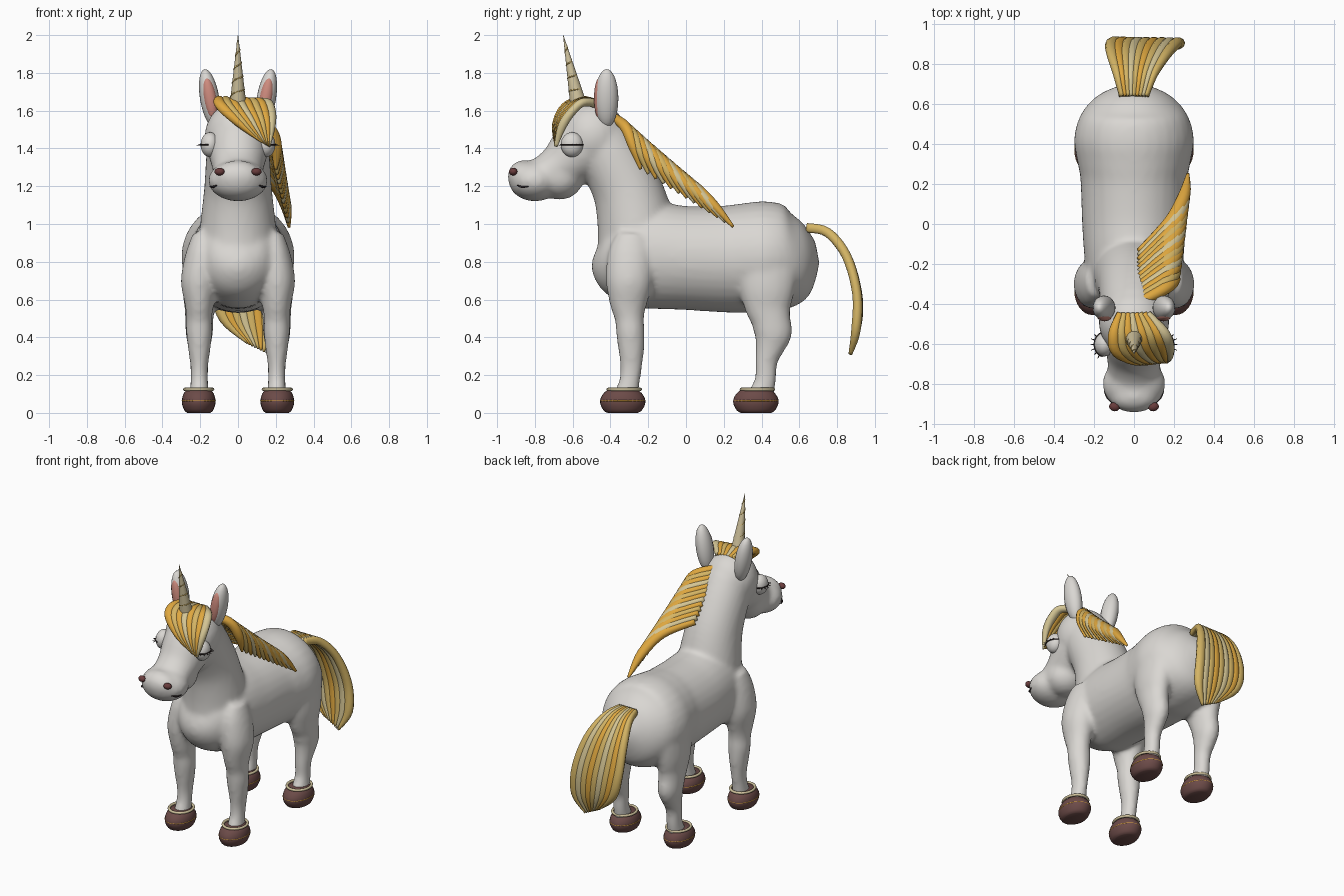
import bpy, bmesh, math
from mathutils import Vector, Matrix

if "Cube" in bpy.data.objects:
    bpy.data.objects.remove(bpy.data.objects["Cube"])


def material(name, r, g, b):
    m = bpy.data.materials.new(name)
    m.diffuse_color = (r, g, b, 1)
    m.use_nodes = True
    m.node_tree.nodes["Principled BSDF"].inputs["Base Color"].default_value = m.diffuse_color
    return m


WHITE = material("coat white", .70, .68, .65)
GOLD = material("golden hair", .74, .39, .05)
STRAW = material("straw hair", .66, .46, .13)
CREAM = material("cream hair", .66, .56, .30)
HORN = material("horn ivory", .64, .55, .34)
PINK = material("inner ear pink", .62, .26, .21)
BROWN = material("hoof brown", .15, .07, .065)
DARK = material("lash dark", .03, .02, .02)
NOSE = material("nostril brown", .14, .045, .045)


def finish(bm, name, mat):
    bmesh.ops.recalc_face_normals(bm, faces=bm.faces)
    for f in bm.faces:
        f.smooth = True
    me = bpy.data.meshes.new(name)
    bm.to_mesh(me)
    bm.free()
    me.materials.append(mat)
    ob = bpy.data.objects.new(name, me)
    bpy.context.collection.objects.link(ob)
    return ob


def spline(st, k):
    """Catmull-Rom through stations of any dimension."""
    out = []
    for i in range(len(st) - 1):
        p0, p1, p2, p3 = (st[max(i - 1, 0)], st[i], st[i + 1], st[min(i + 2, len(st) - 1)])
        for j in range(k):
            t = j / k
            out.append([.5 * (2 * b + (c - a) * t + (2 * a - 5 * b + 4 * c - d) * t * t
                              + (3 * b - a - 3 * c + d) * t ** 3)
                        for a, b, c, d in zip(p0, p1, p2, p3)])
    return out + [list(st[-1])]


def tube(bm, stations, n=12, k=4):
    """Loft of elliptical rings; station = x, y, z, radius across x, other radius."""
    st = spline(stations, k)
    rings = []
    for i, s in enumerate(st):
        t = (Vector(st[min(i + 1, len(st) - 1)][:3]) - Vector(st[max(i - 1, 0)][:3])).normalized()
        a = Vector((1, 0, 0))
        a = (a - t * a.dot(t)).normalized()
        b = t.cross(a)
        ra, rb = max(s[3], .001), max(s[4], .001)
        rings.append([bm.verts.new(Vector(s[:3]) + a * ra * math.cos(2 * math.pi * q / n)
                                   + b * rb * math.sin(2 * math.pi * q / n)) for q in range(n)])
    for r0, r1 in zip(rings, rings[1:]):
        for q in range(n):
            bm.faces.new((r0[q], r0[(q + 1) % n], r1[(q + 1) % n], r1[q]))
    bm.faces.new(rings[0])
    bm.faces.new(rings[-1])


def ball(bm, c, r, rot=0, axis='Y'):
    m = Matrix.Translation(c) @ Matrix.Rotation(rot, 4, axis) @ Matrix.Diagonal((*r, 1))
    bmesh.ops.create_uvsphere(bm, u_segments=24, v_segments=14, radius=1, matrix=m)


# Body: torso, neck, head and legs fused into one smooth skin
bm = bmesh.new()
torso = [(-.48, .85, .04, .04), (-.45, .84, .13, .14), (-.38, .83, .20, .22), (-.28, .83, .235, .27),
         (-.15, .83, .25, .28), (0, .82, .26, .275), (.15, .815, .265, .28), (.24, .815, .27, .285),
         (.32, .82, .285, .29), (.43, .825, .30, .295), (.55, .825, .265, .265), (.64, .84, .18, .18),
         (.695, .85, .06, .06)]
tube(bm, [(0, y, z, a, b) for y, z, a, b in torso], 32)
neck = [(-.25, .85, .21, .22), (-.265, 1.0, .20, .205), (-.31, 1.18, .18, .185),
        (-.39, 1.34, .17, .175), (-.47, 1.46, .16, .17)]
tube(bm, [(0, y, z, a, b) for y, z, a, b in neck], 32)
head = [(-.45, 1.47, .15, .16), (-.55, 1.40, .16, .17), (-.67, 1.30, .135, .125), (-.78, 1.24, .13, .10)]
tube(bm, [(0, y, z, a, b) for y, z, a, b in head], 32)
ball(bm, (0, -.49, 1.46), (.178, .178, .19))        # cranium
ball(bm, (0, -.67, 1.25), (.135, .13, .122))        # jaw
ball(bm, (0, -.80, 1.23), (.158, .14, .11))         # muzzle
ball(bm, (0, -.86, 1.25), (.125, .085, .088))       # nose
FRONT_LEG = [(.95, -.28, .05, .08), (.85, -.29, .085, .12), (.70, -.30, .098, .125), (.58, -.305, .078, .10),
             (.50, -.30, .068, .078), (.43, -.295, .07, .076), (.34, -.29, .06, .07), (.24, -.29, .047, .058),
             (.16, -.30, .047, .056), (.08, -.32, .055, .07)]
BACK_LEG = [(.90, .43, .06, .12), (.80, .43, .095, .17), (.66, .43, .09, .15), (.56, .435, .078, .125),
            (.49, .45, .075, .105), (.42, .46, .072, .102), (.35, .445, .06, .08), (.27, .425, .05, .06),
            (.17, .42, .047, .058), (.08, .39, .055, .07)]
for s in (-1, 1):
    for leg in (FRONT_LEG, BACK_LEG):
        tube(bm, [(s * (.205 if z < .8 else .19), y, z, a, b) for z, y, a, b in leg], 20)
body = finish(bm, "body", WHITE)
rm = body.modifiers.new("fuse", 'REMESH')
rm.mode = 'VOXEL'
rm.voxel_size = .015
rm.use_smooth_shade = True
sm = body.modifiers.new("soften", 'SMOOTH')
sm.factor = .5
sm.iterations = 9

# Hooves with ivory cuffs and a thin golden line
HOOF = [(0, .06, .08), (.012, .075, .10), (.045, .088, .118), (.075, .088, .118), (.105, .078, .10), (.125, .06, .075)]
for s, side in ((-1, "right"), (1, "left")):
    for y, pos in ((-.335, "front"), (.37, "back")):
        bm = bmesh.new()
        tube(bm, [(s * .208, y, z, a, b) for z, a, b in HOOF], 28, 3)
        finish(bm, f"{pos}_{side}_hoof", BROWN)
        for nm, z, a, b, r, dy, mat in (("cuff", .125, .074, .085, .009, .008, HORN),
                                        ("hoof_line", .064, .0865, .1165, .004, 0, GOLD)):
            bm = bmesh.new()
            n, m = 32, 8
            g = [[bm.verts.new((s * .208 + (a + r * math.cos(v)) * math.cos(u),
                                y + dy + (b + r * math.cos(v)) * math.sin(u), z + r * math.sin(v)))
                  for v in (2 * math.pi * j / m for j in range(m))]
                 for u in (2 * math.pi * i / n for i in range(n))]
            for i in range(n):
                for j in range(m):
                    bm.faces.new((g[i][j], g[(i + 1) % n][j], g[(i + 1) % n][(j + 1) % m], g[i][(j + 1) % m]))
            finish(bm, f"{pos}_{side}_{nm}", mat)

# Face details and ears, mirrored
for s, side in ((-1, "right"), (1, "left")):
    bm = bmesh.new()
    ball(bm, (s * .148, -.603, 1.42), (.05, .06, .066))
    finish(bm, f"{side}_eyelid", WHITE)

    bm = bmesh.new()
    arc = [(s * (.148 + .051 * math.cos(u)), -.603 + .061 * math.sin(u), 1.42)
           for u in (math.radians(d) for d in range(-80, 81, 20))]
    tube(bm, [(*p, .004, .004) for p in arc], 6, 1)
    for x, y, z in arc[1:7:1]:
        d = Vector((x - s * .148, y + .603, 0)).normalized() * .02
        tube(bm, [(x, y, z, .004, .003), (x + d.x, y + d.y, z - .004, .001, .001)], 5, 1)
    finish(bm, f"{side}_lashes", DARK)

    bm = bmesh.new()
    ball(bm, (s * .098, -.915, 1.277), (.027, .022, .02), s * .25, 'Z')
    finish(bm, f"{side}_nostril", NOSE)

    bm = bmesh.new()
    tube(bm, [(s * .112, -.893, 1.205, .003, .003), (s * .133, -.868, 1.196, .006, .006),
              (s * .148, -.835, 1.198, .003, .003)], 6)
    finish(bm, f"{side}_mouth_corner", DARK)

    bm = bmesh.new()
    ball(bm, (s * .15, -.42, 1.665), (.051, .062, .157), s * .17)
    finish(bm, f"{side}_ear", WHITE)
    bm = bmesh.new()
    ball(bm, (s * .148, -.459, 1.665), (.034, .028, .11), s * .17)
    finish(bm, f"{side}_inner_ear", PINK)

# Horn with a spiral groove line
base, tip = Vector((0, -.562, 1.60)), Vector((0, -.65, 2.0))
bm = bmesh.new()
tube(bm, [(*base.lerp(tip, t), .047 * (1 - t) + .001, .047 * (1 - t) + .001) for t in (0, .25, .5, .75, 1)], 20)
finish(bm, "horn", HORN)
bm = bmesh.new()
spiral = []
for i in range(73):
    t, u = .1 + .8 * i / 72, 2 * math.pi * 4.5 * i / 72
    p, r = base.lerp(tip, t), .047 * (1 - t)
    spiral.append((p.x + r * math.cos(u), p.y + r * math.sin(u), p.z + r * math.sin(u) * -.22, .004, .004))
# the spiral uses a curve because its direction sweeps through every axis
bm.free()
cu = bpy.data.curves.new("horn_spiral", 'CURVE')
cu.dimensions = '3D'
cu.bevel_depth = .004
cu.bevel_resolution = 1
sp = cu.splines.new('POLY')
sp.points.add(len(spiral) - 1)
for pt, q in zip(sp.points, spiral):
    pt.co = (*q[:3], 1)
cu.materials.append(STRAW)
bpy.context.collection.objects.link(bpy.data.objects.new("horn_spiral", cu))

SHADES = (GOLD, STRAW, GOLD, CREAM)


def hair(name, left, right, count, thick, end, shades=SHADES):
    """Strands blended between two edge curves."""
    for i in range(count):
        f = i / (count - 1)
        st = []
        for j, (a, b) in enumerate(zip(left, right)):
            a, b = Vector(a), Vector(b)
            w = (a - b).length / count * .8 + .004
            e = end if j == len(left) - 1 else 1
            st.append((*a.lerp(b, f), w * e, thick * e))
        bm = bmesh.new()
        tube(bm, st, 10, 5)
        finish(bm, f"{name}_{i + 1}", shades[i % len(shades)])


# Forelock swept to one side
hair("forelock",
     [(-.07, -.45, 1.63), (-.10, -.55, 1.655), (-.085, -.64, 1.62), (.01, -.685, 1.53), (.13, -.69, 1.43)],
     [(.07, -.45, 1.63), (.145, -.54, 1.645), (.17, -.60, 1.60), (.178, -.655, 1.52), (.168, -.69, 1.41)],
     8, .024, .4)

# Tail fanning out and curling to one side
hair("tail",
     [(-.06, .64, .98), (-.085, .75, .955), (-.11, .85, .83), (-.11, .905, .65), (-.07, .91, .50), (.05, .885, .37)],
     [(.06, .64, .98), (.10, .75, .955), (.16, .85, .83), (.21, .905, .63), (.22, .90, .44), (.165, .87, .31)],
     9, .026, .4, (STRAW, GOLD, STRAW, CREAM))

# Mane: overlapping locks from the crest down one side of the neck
LOCKS = 13
for i in range(LOCKS):
    f = i / (LOCKS - 1)
    a = Vector((.03, -.39 + .25 * f, 1.57 - .28 * f))
    c = Vector((.20 + .07 * f, -.24 + .49 * f, 1.29 - .305 * f))
    m1 = a.lerp(c, .33) + Vector((.07, .02, .035))
    m2 = a.lerp(c, .68) + Vector((.055, .01, .03))
    bm = bmesh.new()
    tube(bm, [(*a, .022, .022), (*m1, .034, .03), (*m2, .032, .028), (*c, .008, .008)], 10, 6)
    finish(bm, f"mane_lock_{i + 1}", SHADES[i % 4])
